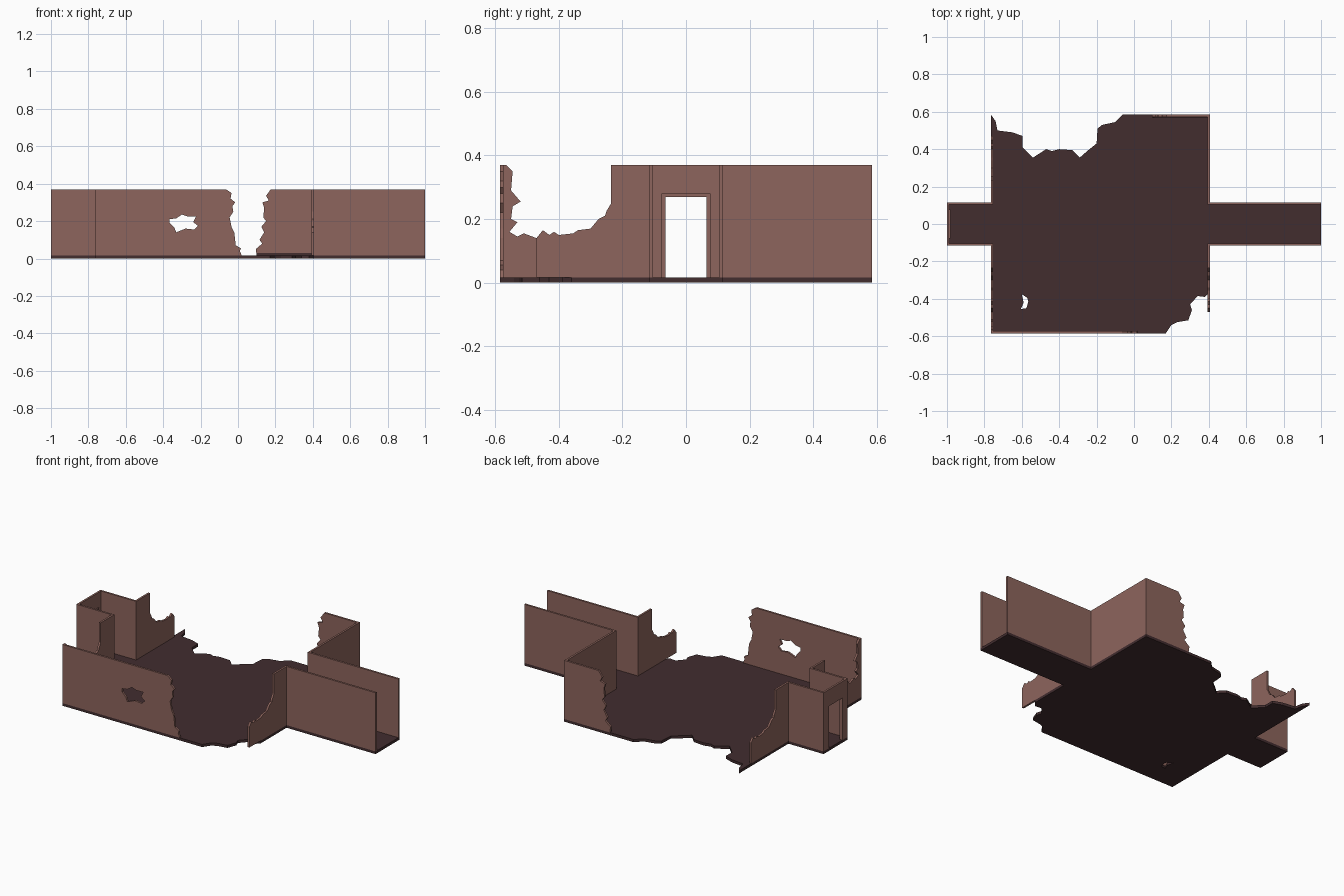
import bpy
import bmesh
from mathutils import Vector

cube = bpy.data.objects.get("Cube")
if cube:
    bpy.data.objects.remove(cube, do_unlink=True)


def make_material(name, colour):
    material = bpy.data.materials.new(name)
    material.use_nodes = True
    material.diffuse_color = colour
    shader = material.node_tree.nodes["Principled BSDF"]
    shader.inputs["Base Color"].default_value = colour
    shader.inputs["Roughness"].default_value = 0.9
    return material


wall_clay = make_material("wall clay", (0.27, 0.13, 0.11, 1))
floor_dark = make_material("dark floor", (0.054, 0.026, 0.028, 1))

# Main dimensions
LEFT, RIGHT, SIDE = -0.765, 0.405, 0.585
HALL, END = 0.115, 1.0
BASE, TOP, THICK = 0.016, 0.37, 0.012


def slab(name, loops, place, depth, material):
    """Fill flat outlines (the first is the rim, others are holes) and thicken."""
    bm = bmesh.new()
    edges = []
    for loop in loops:
        verts = [bm.verts.new(place(u, v)) for u, v in loop]
        for i, vert in enumerate(verts):
            edges.append(bm.edges.new((vert, verts[i - 1])))
    bmesh.ops.triangle_fill(bm, use_beauty=True, edges=edges)
    grown = bmesh.ops.extrude_face_region(bm, geom=bm.faces[:])["geom"]
    moved = [g for g in grown if isinstance(g, bmesh.types.BMVert)]
    bmesh.ops.translate(bm, verts=moved, vec=Vector(depth))
    bmesh.ops.recalc_face_normals(bm, faces=bm.faces[:])
    mesh = bpy.data.meshes.new(name)
    bm.to_mesh(mesh)
    bm.free()
    mesh.materials.append(material)
    obj = bpy.data.objects.new(name, mesh)
    bpy.context.collection.objects.link(obj)
    return obj


def wall_along_x(name, y, *loops, thick=THICK, material=wall_clay):
    return slab(name, loops, lambda u, v: (u, y, v), (0, thick, 0), material)


def wall_along_y(name, x, *loops, thick=THICK, material=wall_clay):
    return slab(name, loops, lambda u, v: (x, u, v), (thick, 0, 0), material)


def panel(start, end, low=BASE, high=TOP):
    return [(start, low), (end, low), (end, high), (start, high)]


# Floor: room and two passages, with broken edges and a small hole
front_break = [(0.17, -SIDE), (0.2, -.54), (0.23, -.525), (0.29, -.515),
               (0.31, -.46), (0.3, -.43), (0.34, -.385), (0.38, -.39), (RIGHT, -.36)]
back_break = [(-.06, SIDE), (-.1, .545), (-.17, .53), (-.195, .51), (-.2, .43),
              (-.25, .39), (-.29, .355), (-.33, .395), (-.4, .4), (-.44, .39),
              (-.47, .4), (-.54, .355), (-.595, .41), (-.595, .47), (-.65, .49),
              (-.73, .5), (-.74, .55), (LEFT, SIDE)]
floor_rim = ([(LEFT, -SIDE)] + front_break
             + [(RIGHT, -HALL), (END, -HALL), (END, HALL), (RIGHT, HALL), (RIGHT, SIDE)]
             + back_break
             + [(LEFT, HALL), (-END, HALL), (-END, -HALL), (LEFT, -HALL)])
floor_hole = [(-.6, -.375), (-.57, -.395), (-.565, -.415), (-.575, -.45),
              (-.605, -.455), (-.59, -.42)]
slab("floor", [floor_rim, floor_hole], lambda u, v: (u, v, 0), (0, 0, BASE), floor_dark)

# Front wall with a ragged end and a punched hole
front_edge = [(.02, BASE), (.01, .04), (.015, .055), (-.012, .07), (-.02, .14),
              (-.035, .17), (-.045, .22), (-.025, .25), (-.03, .28), (-.015, .3),
              (-.04, .32), (-.035, .35), (-.065, TOP)]
punched = [(-.365, .21), (-.33, .215), (-.3, .235), (-.27, .225), (-.225, .225),
           (-.24, .195), (-.215, .175), (-.235, .155), (-.28, .16), (-.33, .14),
           (-.34, .165), (-.365, .19)]
wall_along_x("front_wall", -SIDE, [(LEFT, BASE)] + front_edge + [(LEFT, TOP)], punched)

# Back wall with a ragged end, and the strip along its foot
back_edge = [(.175, TOP), (.15, .335), (.165, .31), (.13, .3), (.14, .27),
             (.135, .22), (.15, .2), (.125, .17), (.14, .14), (.115, .1),
             (.13, .08), (.095, .05), (.1, BASE)]
wall_along_x("back_wall", SIDE - THICK, [(RIGHT, BASE), (RIGHT, TOP)] + back_edge)
wall_along_x("back_wall_foot", SIDE - THICK - .005, panel(.1, RIGHT - THICK, BASE, .03),
             thick=.005, material=floor_dark)

# Side walls: one whole, three broken down to a low ragged stump
stump = [(-.235, TOP), (-.235, .25), (-.25, .225), (-.255, .21), (-.275, .2),
         (-.3, .17), (-.34, .165), (-.355, .155), (-.4, .15), (-.415, .16),
         (-.43, .15), (-.45, .165), (-.47, .14)]
corner = [(-.51, .155), (-.53, .145), (-.555, .16), (-.53, .19), (-.55, .2),
          (-.545, .24), (-.52, .255), (-.55, .29), (-.545, .35), (-.565, TOP)]
broken = [(-HALL, BASE), (-HALL, TOP)] + stump
broken_arm = broken + [(-.47, BASE)]
wall_along_y("right_back_wall", RIGHT - THICK, panel(HALL, SIDE))
wall_along_y("right_front_wall", RIGHT - THICK, broken_arm)
wall_along_y("left_back_wall", LEFT, [(-u, v) for u, v in broken_arm])
wall_along_y("left_front_wall", LEFT, broken + corner + [(-SIDE, TOP), (-SIDE, BASE)])

# Passage walls, the same on both sides
for side, y in (("front", -HALL), ("back", HALL - THICK)):
    wall_along_x("long_passage_" + side, y, panel(RIGHT - THICK, END))
    wall_along_x("short_passage_" + side, y, panel(-END, LEFT + THICK))


# Doorway closing the short passage
def doorway(outer, outer_top, inner, inner_top):
    return [(-outer, BASE), (-outer, outer_top), (outer, outer_top), (outer, BASE),
            (inner, BASE), (inner, inner_top), (-inner, inner_top), (-inner, BASE)]


wall_along_y("end_wall", -END, doorway(HALL, TOP, .077, .28))
wall_along_y("door_frame", -END, doorway(.077, .28, .064, .27), thick=THICK + .006)
